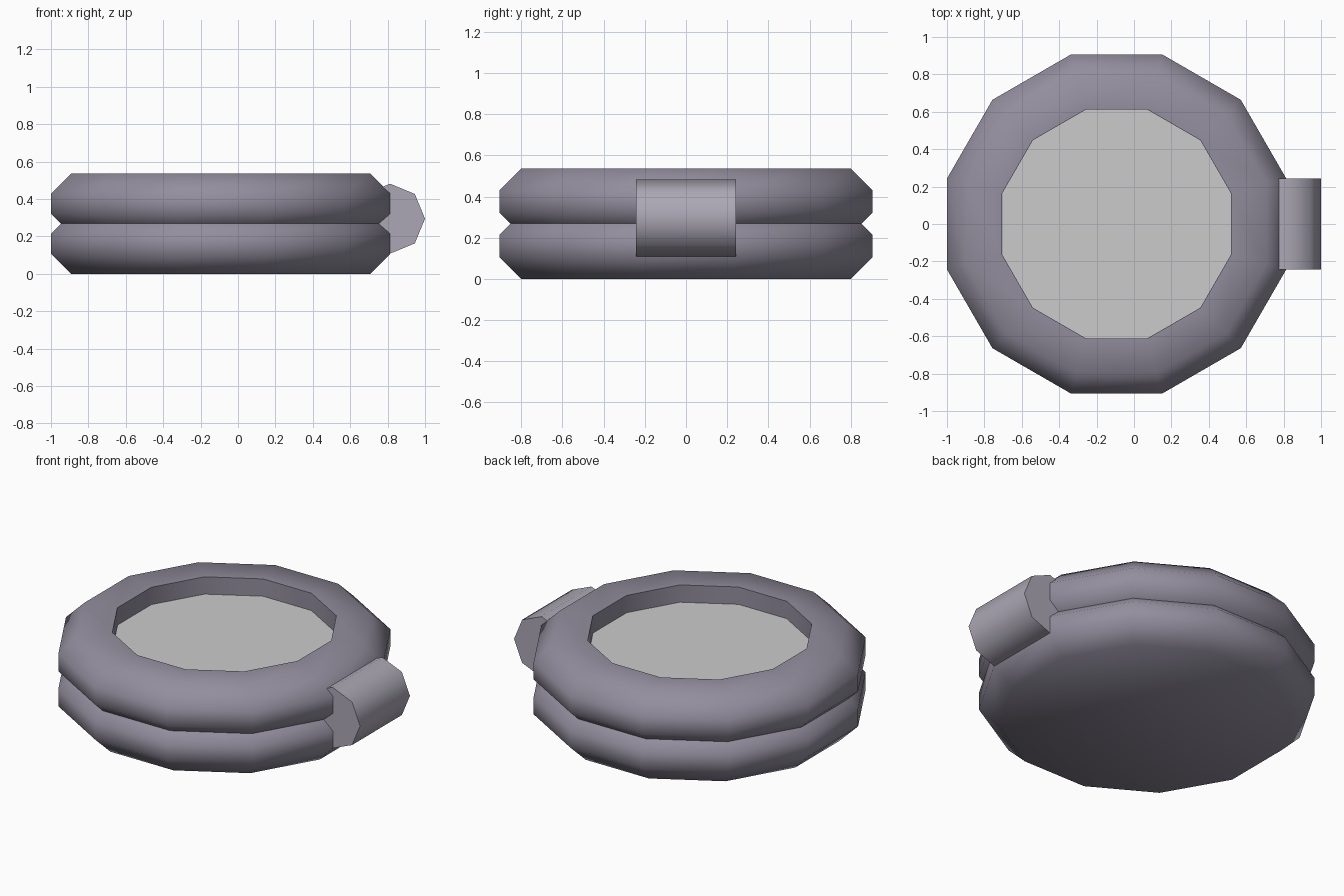
import bpy, bmesh, math
from mathutils import Matrix

cube = bpy.data.objects.get("Cube")
if cube:
    bpy.data.objects.remove(cube, do_unlink=True)


def material(name, rgb):
    m = bpy.data.materials.new(name)
    m.use_nodes = True
    m.diffuse_color = (*rgb, 1)
    m.node_tree.nodes["Principled BSDF"].inputs["Base Color"].default_value = (*rgb, 1)
    return m


case_grey = material("purple grey", (0.29, 0.27, 0.34))
latch_grey = material("light purple grey", (0.41, 0.39, 0.46))
dial_grey = material("pale grey", (0.60, 0.60, 0.60))


def finish(name, bm, mat, location, angle=60):
    bmesh.ops.recalc_face_normals(bm, faces=bm.faces)
    mesh = bpy.data.meshes.new(name)
    bm.to_mesh(mesh)
    bm.free()
    mesh.materials.append(mat)
    ob = bpy.data.objects.new(name, mesh)
    ob.location = location
    bpy.context.collection.objects.link(ob)
    bpy.ops.object.select_all(action="DESELECT")
    ob.select_set(True)
    bpy.context.view_layer.objects.active = ob
    bpy.ops.object.shade_smooth_by_angle(angle=math.radians(angle))
    return ob


SIDES = 12
FLAT = math.cos(math.pi / SIDES)  # flat-to-centre over corner-to-centre


def turned(name, profile, mat, location):
    """Twelve-sided solid from (flat radius, height) pairs, capped at both ends."""
    bm = bmesh.new()
    rings = []
    for r, z in profile:
        ring = []
        for i in range(SIDES):
            a = math.tau * (i + 0.5) / SIDES
            ring.append(bm.verts.new((r / FLAT * math.cos(a), r / FLAT * math.sin(a), z)))
        rings.append(ring)
    for low, high in zip(rings, rings[1:]):
        for i in range(SIDES):
            j = (i + 1) % SIDES
            bm.faces.new((low[i], low[j], high[j], high[i]))
    bm.faces.new(rings[0])
    bm.faces.new(rings[-1])
    return finish(name, bm, mat, location)


CENTRE = (-0.093, 0, 0)
HALF = 0.268
OUTER, BEVEL, HOLE = 0.907, 0.107, 0.612

# Two stacked bevelled shells with a groove between, and a recess in the top
case = [(OUTER - BEVEL, 0), (OUTER, BEVEL), (OUTER, HALF - 0.054), (OUTER - 0.054, HALF),
        (OUTER, HALF + 0.054), (OUTER, 2 * HALF - BEVEL), (OUTER - BEVEL, 2 * HALF),
        (HOLE, 2 * HALF), (HOLE, 0.425)]
turned("case", case, case_grey, CENTRE)

# Dial lying on the floor of the recess
turned("dial", [(HOLE - 0.001, 0.422), (HOLE - 0.001, 0.430)], dial_grey, CENTRE)

# Eight-sided knob lying across the side of the case
bm = bmesh.new()
bmesh.ops.create_cone(bm, cap_ends=True, segments=8, radius1=0.187, radius2=0.187, depth=0.484,
                      matrix=Matrix.Rotation(math.pi / 2, 4, "X"))
finish("side_knob", bm, latch_grey, (0.813, 0, 0.295))
